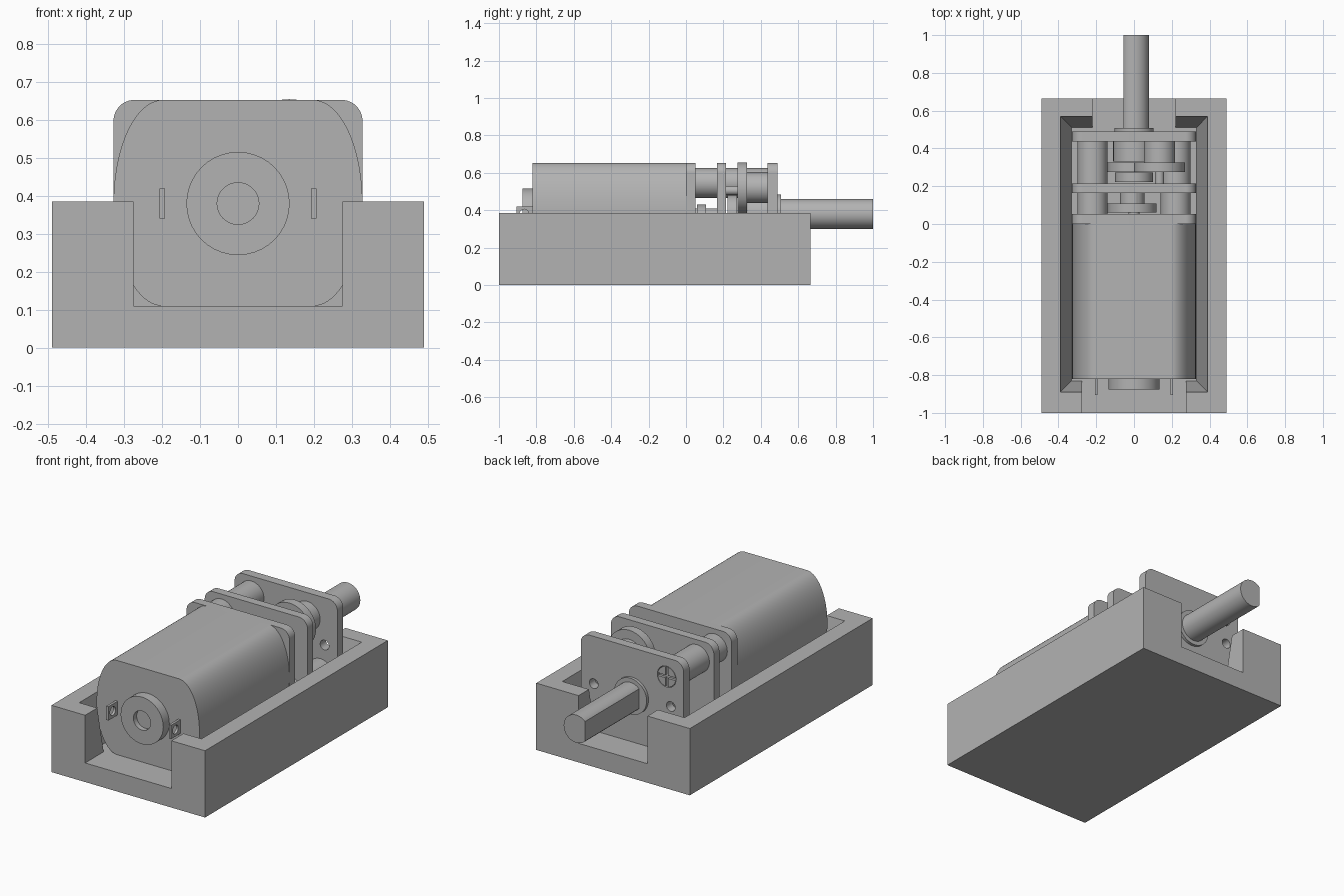
import bpy, bmesh, math
from math import cos, sin, pi

cube = bpy.data.objects.get("Cube")
if cube:
    bpy.data.objects.remove(cube, do_unlink=True)

grey = bpy.data.materials.new("plain_grey")
grey.use_nodes = True
GREY = (0.45, 0.45, 0.45, 1)
grey.diffuse_color = GREY
grey.node_tree.nodes["Principled BSDF"].inputs["Base Color"].default_value = GREY

AXIS = 0.38                 # height of the motor axis
BOTTOM, TOP = 0.11, 0.653   # motor and plate extent


def loft(name, rings, smooth=False):
    """Solid through a list of matching closed rings of 3D points."""
    bm = bmesh.new()
    loops = [[bm.verts.new(p) for p in ring] for ring in rings]
    n = len(loops[0])
    for a, b in zip(loops, loops[1:]):
        for i in range(n):
            j = (i + 1) % n
            bm.faces.new((a[i], a[j], b[j], b[i]))
    bm.faces.new(loops[0])
    bm.faces.new(loops[-1])
    bmesh.ops.recalc_face_normals(bm, faces=bm.faces)
    me = bpy.data.meshes.new(name)
    bm.to_mesh(me)
    bm.free()
    ob = bpy.data.objects.new(name, me)
    bpy.context.collection.objects.link(ob)
    me.materials.append(grey)
    if smooth:
        shade(ob)
    return ob


def shade(ob):
    bpy.ops.object.select_all(action='DESELECT')
    ob.select_set(True)
    bpy.context.view_layer.objects.active = ob
    bpy.ops.object.shade_smooth_by_angle(angle=math.radians(30))


def prism(name, outline, y0, y1, smooth=False):
    """Extrude an (x, z) outline along y."""
    return loft(name, [[(x, y, z) for x, z in outline] for y in (y0, y1)], smooth)


def rect(x0, x1, z0, z1):
    return [(x0, z0), (x1, z0), (x1, z1), (x0, z1)]


def circle(x, z, r, n=40):
    return [(x + r * cos(2 * pi * i / n), z + r * sin(2 * pi * i / n)) for i in range(n)]


def rounded(w, z0, z1, rx, rz, n=12):
    """Rectangle with elliptical corners."""
    pts = []
    for k, (sx, sz) in enumerate(((1, 1), (-1, 1), (-1, -1), (1, -1))):
        cx = sx * (w - rx)
        cz = z1 - rz if sz > 0 else z0 + rz
        for i in range(n + 1):
            a = (k + i / n) * pi / 2
            pts.append((cx + rx * cos(a), cz + rz * sin(a)))
    return pts


def cylinder(name, x, z, r, y0, y1):
    return prism(name, circle(x, z, r), y0, y1, True)


def cut(ob, *cutters):
    """Subtract the cutters and discard them."""
    for c in cutters:
        mod = ob.modifiers.new("cut", 'BOOLEAN')
        mod.operation, mod.solver, mod.object = 'DIFFERENCE', 'EXACT', c
        bpy.ops.object.select_all(action='DESELECT')
        ob.select_set(True)
        bpy.context.view_layer.objects.active = ob
        bpy.ops.object.modifier_apply(modifier=mod.name)
        bpy.data.objects.remove(c, do_unlink=True)
    shade(ob)


# Tray with a tapered pocket and a notch at each end
def level(x, y0, y1, z):
    return [(-x, y0, z), (x, y0, z), (x, y1, z), (-x, y1, z)]


tray = prism("tray", rect(-0.49, 0.49, 0, 0.385), -1, 0.665)
t = 0.1 / 0.275  # extend the taper past the rim
pocket = loft("pocket_cutter", [level(0.332, -0.832, 0.512, BOTTOM),
                                level(0.39 + 0.058 * t, -0.89 - 0.058 * t, 0.57 + 0.058 * t, 0.485)])
cut(tray, pocket,
    prism("front_notch_cutter", rect(-0.275, 0.275, BOTTOM, 0.6), -1.1, -0.7),
    prism("back_notch_cutter", rect(-0.22, 0.22, BOTTOM, 0.6), 0.4, 0.8))

# Motor can, end boss and terminals
prism("motor_can", rounded(0.328, BOTTOM, TOP, 0.13, 0.2715, 20), -0.82, 0, True)
boss = cylinder("motor_end_boss", 0, AXIS, 0.136, -0.875, -0.815)
cut(boss, cylinder("boss_cutter", 0, AXIS, 0.055, -0.9, -0.845))
for side, label in ((1, "left"), (-1, "right")):
    x = side * 0.2
    tab = prism(label + "_terminal", rect(x - 0.007, x + 0.007, AXIS - 0.04, AXIS + 0.04), -0.905, -0.815)
    hole = loft("terminal_cutter", [[(x + d, -0.865 + y, z) for y, z in circle(0, AXIS, 0.025, 20)]
                                    for d in (-0.05, 0.05)])
    cut(tab, hole)

# Gearbox plates
plate_outline = rounded(0.328, BOTTOM, TOP, 0.055, 0.055)
prism("motor_plate", plate_outline, 0, 0.052, True)
prism("middle_plate", plate_outline, 0.165, 0.215, True)
end_plate = prism("end_plate", plate_outline, 0.437, 0.49)
POSTS = ((-0.22, 0.545), (0.22, 0.215))
cut(end_plate,
    *[cylinder("mount_cutter", s * 0.246, AXIS, 0.028, 0.4, 0.52) for s in (1, -1)],
    *[cylinder("screw_cutter", x, z, 0.06, 0.47, 0.52) for x, z in POSTS])

# Spacer posts and their cross-slotted screws
for i, (x, z) in enumerate(POSTS, 1):
    cylinder(f"short_post_{i}", x, z, 0.08, 0.052, 0.165)
    cylinder(f"long_post_{i}", x, z, 0.08, 0.215, 0.437)
    screw = cylinder(f"screw_{i}", x, z, 0.057, 0.465, 0.49)
    cut(screw, prism("slot_cutter", rect(x - 0.1, x + 0.1, z - 0.008, z + 0.008), 0.475, 0.52),
        prism("slot_cutter", rect(x - 0.008, x + 0.008, z - 0.1, z + 0.1), 0.475, 0.52))

# Gear train: name, x, z, radius, start, end
for spec in (("motor_pinion", 0, AXIS, 0.03, 0.05, 0.165),
             ("first_gear", -0.01, 0.3, 0.13, 0.06, 0.108),
             ("first_pinion", -0.01, 0.345, 0.065, 0.108, 0.165),
             ("second_gear", -0.01, 0.3, 0.13, 0.275, 0.325),
             ("second_pinion", 0, AXIS, 0.1, 0.222, 0.272),
             ("third_gear", 0.135, 0.52, 0.135, 0.275, 0.325),
             ("third_pinion", 0.135, 0.52, 0.083, 0.325, 0.437),
             ("third_pin", 0.135, 0.505, 0.025, 0.2, 0.45),
             ("output_gear", 0, AXIS, 0.11, 0.33, 0.437),
             ("shaft_bushing", 0, AXIS, 0.104, 0.485, 0.507)):
    cylinder(*spec)

# Output shaft with one flat side
flat = [(max(x, -0.055), z) for x, z in circle(0, AXIS, 0.08, 48) if x > -0.058]
prism("output_shaft", flat, 0.43, 1, True)
